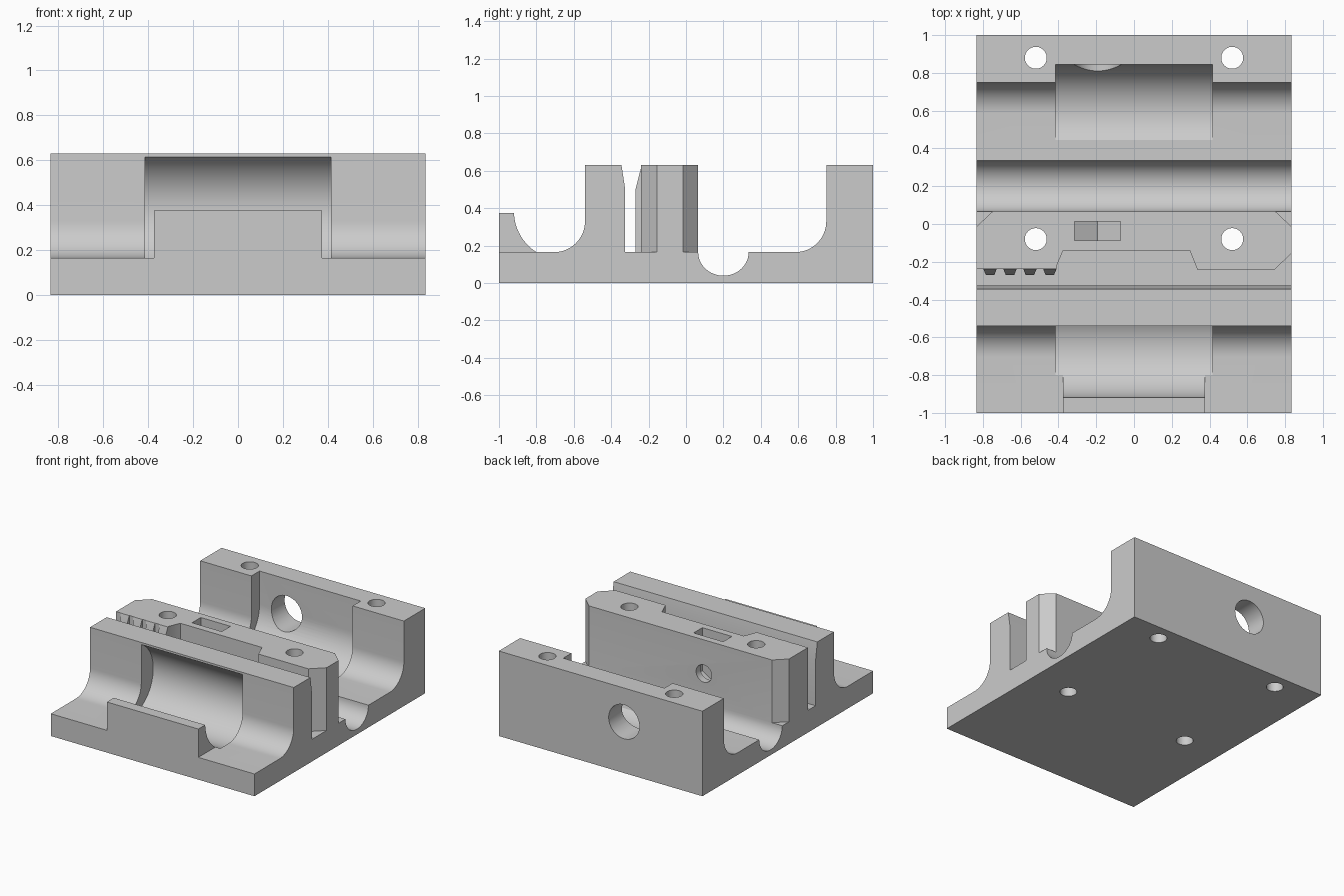
import bpy, bmesh
from math import sin, cos, pi, radians

if "Cube" in bpy.data.objects:
    bpy.data.objects.remove(bpy.data.objects["Cube"])

HALF_W, TOP, FLOOR = 0.835, 0.63, 0.165

grey = bpy.data.materials.new("light grey")
grey.use_nodes = True
grey.diffuse_color = (0.6, 0.6, 0.6, 1)
grey.node_tree.nodes["Principled BSDF"].inputs["Base Color"].default_value = (0.6, 0.6, 0.6, 1)


def add_object(name, bm):
    bmesh.ops.recalc_face_normals(bm, faces=bm.faces)
    mesh = bpy.data.meshes.new(name)
    bm.to_mesh(mesh)
    bm.free()
    mesh.materials.append(grey)
    ob = bpy.data.objects.new(name, mesh)
    bpy.context.scene.collection.objects.link(ob)
    return ob


def prism(name, pts, axis, lo, hi):
    """Extrude a 2D outline along one axis."""
    place = {"X": lambda a, b, d: (d, a, b),
             "Y": lambda a, b, d: (a, d, b),
             "Z": lambda a, b, d: (a, b, d)}[axis]
    bm = bmesh.new()
    rings = [[bm.verts.new(place(a, b, d)) for a, b in pts] for d in (lo, hi)]
    n = len(pts)
    for ring in rings:
        bm.faces.new(ring)
    for i in range(n):
        j = (i + 1) % n
        bm.faces.new((rings[0][i], rings[0][j], rings[1][j], rings[1][i]))
    return add_object(name, bm)


def arc(cx, cy, r, start, end, n=16, ry=None):
    ry = ry or r
    angles = [radians(start + (end - start) * i / n) for i in range(n + 1)]
    return [(cx + r * cos(a), cy + ry * sin(a)) for a in angles]


def circle(cx, cy, r, n=48):
    return arc(cx, cy, r, 0, 360, n)[:-1]


def combine(body, other, operation):
    mod = body.modifiers.new(operation, "BOOLEAN")
    mod.operation, mod.solver, mod.object = operation, "EXACT", other
    bpy.context.view_layer.objects.active = body
    bpy.ops.object.modifier_apply(modifier=mod.name)
    bpy.data.objects.remove(other)


# Base with back wall, filleted bays, round groove and front wall
profile = [(-1, 0), (1, 0), (1, TOP), (0.75, TOP)]
profile += arc(0.585, 0.33, 0.165, 0, -90)
profile += arc(0.2, FLOOR, 0.135, 0, -180, 24, 0.126)
profile += [(-0.325, FLOOR), (-0.325, 0.5), (-0.345, TOP), (-0.54, TOP)]
profile += arc(-0.705, 0.33, 0.165, 0, -90)
profile += [(-1, FLOOR)]
body = prism("bearing_carriage", profile, "X", -HALF_W, HALF_W)

# Centre block with chamfered ends and a belt recess
plan = [(-HALF_W, -0.235), (-HALF_W, -0.015), (-0.75, 0.065), (0.75, 0.065),
        (HALF_W, -0.015), (HALF_W, -0.155), (0.745, -0.24), (0.335, -0.24),
        (0.295, -0.14), (-0.375, -0.14), (-0.415, -0.235)]
combine(body, prism("centre_block", plan, "Z", FLOOR - 0.005, TOP), "UNION")

# Belt teeth with sloped tops
for i in range(4):
    x = -0.762 + i * 0.1055
    bm = bmesh.new()
    for side in (-1, 1):
        for z in (FLOOR - 0.005, 0.5):
            bm.verts.new((x + side * 0.022, -0.27, z))
        for z in (FLOOR - 0.005, TOP):
            bm.verts.new((x + side * 0.036, -0.237, z))
            bm.verts.new((x + side * 0.036, -0.22, z))
    bmesh.ops.convex_hull(bm, input=bm.verts)
    combine(body, add_object("belt_tooth", bm), "UNION")

# Front retaining lip
lip = [(-1, 0.1), (-0.75, 0.1), (-0.75, 0.375), (-1, 0.375)]
combine(body, prism("front_lip", lip, "X", -0.375, 0.375), "UNION")

# Bearing pockets: round in front, open-topped at the back
R, AXIS_Z = 0.26, 0.384
combine(body, prism("front_pocket", circle(-0.66, AXIS_Z, R, 72), "X", -0.415, 0.415), "DIFFERENCE")
back = arc(0.585, AXIS_Z, R, 0, -180, 36) + [(0.325, 0.8), (0.845, 0.8)]
combine(body, prism("back_pocket", back, "X", -0.415, 0.415), "DIFFERENCE")

# Vertical mounting holes
for x in (-0.52, 0.52):
    for y in (-0.08, 0.88):
        combine(body, prism("mounting_hole", circle(x, y, 0.058), "Z", -0.1, 0.8), "DIFFERENCE")

# Access hole in the back wall, screw hole and nut slot in the centre block
combine(body, prism("access_hole", circle(-0.192, 0.38, 0.126), "Y", 0.7, 1.1), "DIFFERENCE")
combine(body, prism("screw_hole", circle(-0.192, 0.38, 0.064), "Y", -0.2, 0.2), "DIFFERENCE")
nut = [(-0.315, 0.31), (-0.193, 0.24), (-0.072, 0.31), (-0.072, 0.8), (-0.315, 0.8)]
combine(body, prism("nut_slot", nut, "Y", -0.088, 0.014), "DIFFERENCE")

# Smooth curves, crisp edges
bpy.ops.object.select_all(action="DESELECT")
body.select_set(True)
bpy.context.view_layer.objects.active = body
bpy.ops.object.shade_smooth_by_angle(angle=radians(25))
